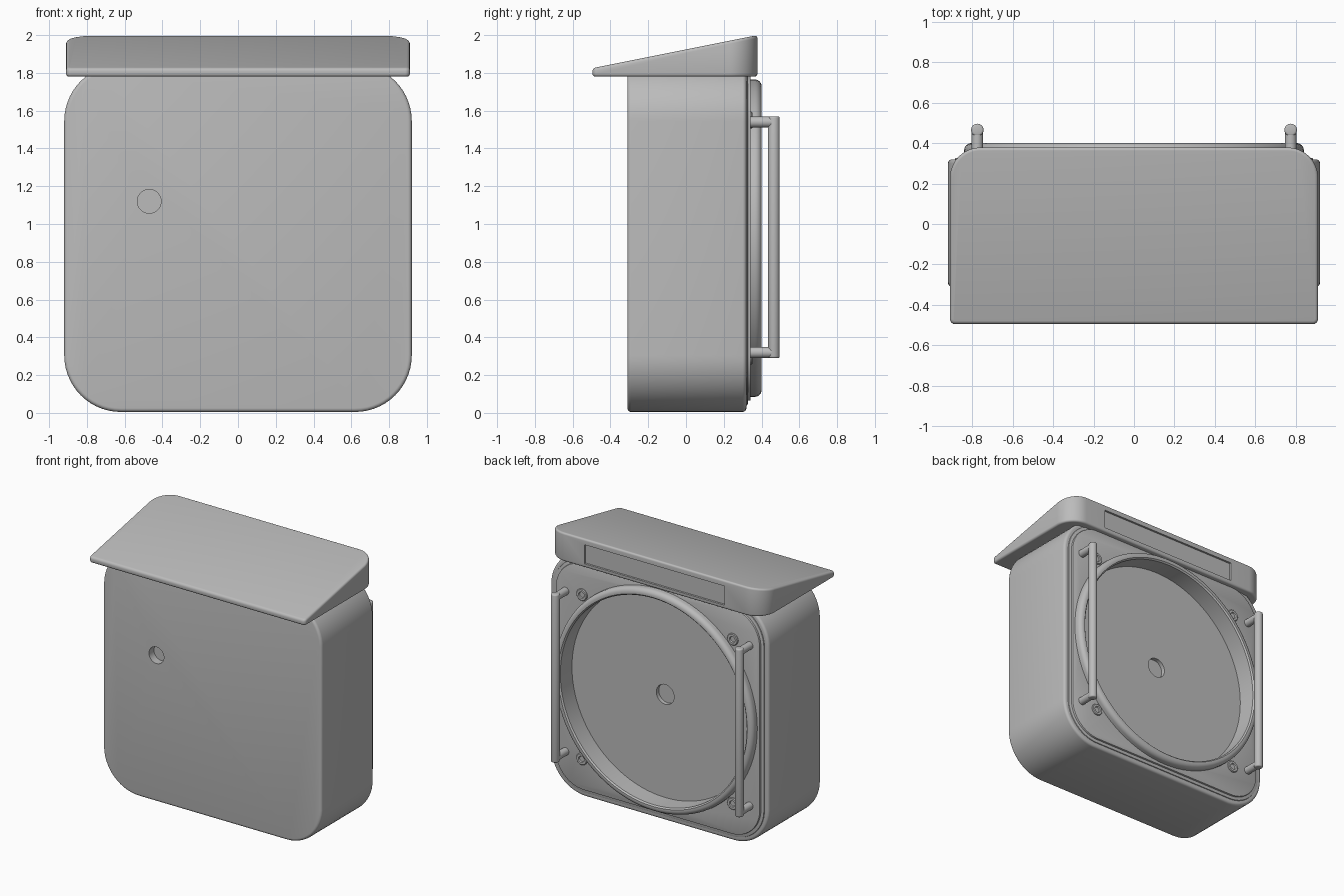
import bpy, bmesh, math
from mathutils import Vector, Matrix

cube = bpy.data.objects.get("Cube")
if cube:
    bpy.data.objects.remove(cube, do_unlink=True)

grey = bpy.data.materials.new("plain grey")
grey.use_nodes = True
grey.diffuse_color = (0.5, 0.5, 0.5, 1)
grey.node_tree.nodes["Principled BSDF"].inputs["Base Color"].default_value = (0.5, 0.5, 0.5, 1)

MID = 0.925  # height of the case centre


def activate(ob):
    bpy.ops.object.select_all(action="DESELECT")
    ob.select_set(True)
    bpy.context.view_layer.objects.active = ob


def apply_mod(ob, kind, **settings):
    mod = ob.modifiers.new(kind.lower(), kind)
    for key, value in settings.items():
        setattr(mod, key, value)
    activate(ob)
    bpy.ops.object.modifier_apply(modifier=mod.name)


def make(name, bm, bevel=0, segments=4):
    bmesh.ops.recalc_face_normals(bm, faces=bm.faces)
    mesh = bpy.data.meshes.new(name)
    bm.to_mesh(mesh)
    bm.free()
    mesh.materials.append(grey)
    ob = bpy.data.objects.new(name, mesh)
    bpy.context.collection.objects.link(ob)
    if bevel:
        apply_mod(ob, "BEVEL", width=bevel, segments=segments,
                  limit_method="ANGLE", angle_limit=math.radians(40))
    return ob


def smooth(ob):
    activate(ob)
    bpy.ops.object.shade_smooth_by_angle(angle=math.radians(35))


def cut(ob, cutter):
    apply_mod(ob, "BOOLEAN", operation="DIFFERENCE", solver="EXACT", object=cutter)
    bpy.data.objects.remove(cutter, do_unlink=True)


def prism(half, low, high, r_low, r_high, place, start, end, steps=14):
    """Rounded rectangle, extruded from start to end."""
    corners = [(half - r_low, low + r_low, r_low, -90), (half - r_high, high - r_high, r_high, 0),
               (r_high - half, high - r_high, r_high, 90), (r_low - half, low + r_low, r_low, 180)]
    outline = []
    for u, v, r, first in corners:
        count = steps if r > 0 else 0
        for i in range(count + 1):
            a = math.radians(first + 90 * i / max(count, 1))
            outline.append((u + r * math.cos(a), v + r * math.sin(a)))
    bm = bmesh.new()
    a, b = [[bm.verts.new(place(u, v, w)) for u, v in outline] for w in (start, end)]
    bm.faces.new(a)
    bm.faces.new(b[::-1])
    for i in range(len(a)):
        j = (i + 1) % len(a)
        bm.faces.new((a[i], a[j], b[j], b[i]))
    return bm


def along_y(u, v, w):
    return (u, w, v)


def rod(name, start, end, radius, bevel=0, sides=32):
    start, end = Vector(start), Vector(end)
    d = end - start
    bm = bmesh.new()
    turn = d.to_track_quat("Z", "Y").to_matrix().to_4x4()
    bmesh.ops.create_cone(bm, cap_ends=True, segments=sides, radius1=radius, radius2=radius,
                          depth=d.length, matrix=Matrix.Translation((start + end) / 2) @ turn)
    return make(name, bm, bevel, 3)


def lathe(name, profile, x, z, sides, closed):
    """Spin (radius, y) points about an axis along y."""
    bm = bmesh.new()
    verts = [bm.verts.new((x + r, y, z)) for r, y in profile]
    ends = verts + verts[:1] if closed else verts
    edges = [bm.edges.new(pair) for pair in zip(ends, ends[1:])]
    bmesh.ops.spin(bm, geom=verts + edges, cent=(x, 0, z), axis=(0, 1, 0),
                   angle=math.tau, steps=sides)
    bmesh.ops.remove_doubles(bm, verts=bm.verts, dist=0.0001)
    return make(name, bm)


# Case with rounded corners, a round well in the back and two small holes
case = make("case", prism(0.92, 0.005, 1.845, 0.3, 0.3, along_y, -0.31, 0.32), 0.02)
cut(case, rod("well_cutter", (0, 0.25, MID), (0, 0.6, MID), 0.785, sides=96))
cut(case, rod("centre_cutter", (0, 0.22, MID), (0, 0.3, MID), 0.075))
cut(case, rod("front_cutter", (-0.47, -0.4, 1.12), (-0.47, -0.25, 1.12), 0.063))
smooth(case)

# Stepped back plate around the well
for name, inset, y in (("back_seal", 0.035, 0.327), ("back_plate", 0.06, 0.342)):
    plate = make(name, prism(0.92 - inset, 0.005 + inset, 1.845 - inset, 0.3 - inset,
                             0.3 - inset, along_y, 0.29, y), 0.006, 2)
    cut(plate, rod("plate_cutter", (0, 0.2, MID), (0, 0.6, MID), 0.787, sides=96))
    smooth(plate)

# Raised ring with a rounded outer edge
ring_profile = [(0.785, 0.3), (0.785, 0.39), (0.795, 0.4)]
ring_profile += [(0.805 + 0.035 * math.sin(a), 0.365 + 0.035 * math.cos(a))
                 for a in (math.radians(15 * i) for i in range(7))] + [(0.84, 0.3)]
smooth(lathe("well_ring", ring_profile, 0, MID, 96, True))

# Socket-head screws in the plate corners
screw_profile = [(0.045, 0.335), (0.045, 0.347), (0.04, 0.352), (0.024, 0.352), (0.02, 0.343), (0, 0.343)]
for side in (-1, 1):
    for level in (-1, 1):
        smooth(lathe("plate_screw", screw_profile, side * 0.635, MID + level * 0.625, 24, False))

# Grab handles
for side in (-1, 1):
    x = side * 0.775
    smooth(rod("handle_bar", (x, 0.465, 0.29), (x, 0.465, 1.57), 0.031, 0.01))
    for z in (0.32, 1.54):
        smooth(rod("handle_leg", (x, 0.33, z), (x, 0.465, z), 0.029))


# Sloping hood with an inset panel in its back
def hood_point(u, v, w):
    return (u, v, 1.78 if w == 0 else 1.825 + (v + 0.495) * 0.2)


hood = make("hood", prism(0.91, -0.495, 0.378, 0.025, 0.15, hood_point, 0, 1), 0.016)
cut(hood, make("panel_cutter", prism(0.59, 1.81, 1.955, 0, 0, along_y, 0.363, 0.5)))
smooth(hood)
